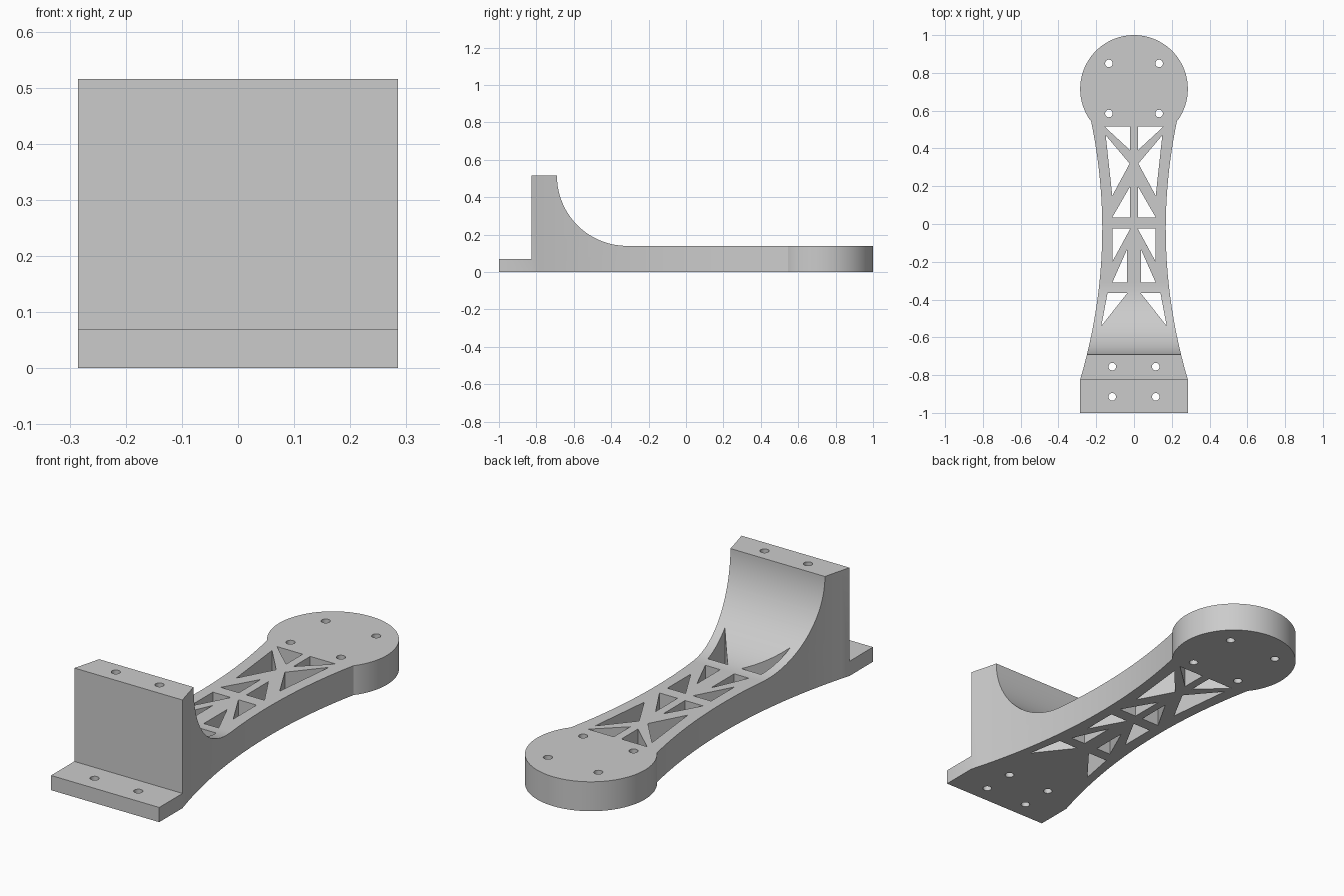
import bpy, bmesh, math
from mathutils import Vector

cube = bpy.data.objects.get("Cube")
if cube:
    bpy.data.objects.remove(cube, do_unlink=True)

grey = bpy.data.materials.new("plain_grey")
grey.use_nodes = True
COLOUR = (0.6, 0.6, 0.6, 1)
grey.diffuse_color = COLOUR
grey.node_tree.nodes["Principled BSDF"].inputs["Base Color"].default_value = COLOUR


def prism(name, loops, sweep):
    """Sweep each closed loop of points along a vector into a solid."""
    bm = bmesh.new()
    for loop in loops:
        face = bm.faces.new([bm.verts.new(p) for p in loop])
        ext = bmesh.ops.extrude_face_region(bm, geom=[face])["geom"]
        moved = [v for v in ext if isinstance(v, bmesh.types.BMVert)]
        bmesh.ops.translate(bm, verts=moved, vec=Vector(sweep))
    bmesh.ops.recalc_face_normals(bm, faces=bm.faces)
    mesh = bpy.data.meshes.new(name)
    bm.to_mesh(mesh)
    bm.free()
    mesh.materials.append(grey)
    obj = bpy.data.objects.new(name, mesh)
    bpy.context.collection.objects.link(obj)
    return obj


def arc(cx, cy, r, start, end, steps):
    """Points along a circular arc, angles in degrees."""
    angles = [math.radians(start + (end - start) * i / steps) for i in range(steps + 1)]
    return [(cx + r * math.cos(a), cy + r * math.sin(a)) for a in angles]


def combine(target, cutter, operation):
    mod = target.modifiers.new(operation.lower(), "BOOLEAN")
    mod.operation = operation
    mod.solver = "EXACT"
    mod.object = cutter
    bpy.context.view_layer.objects.active = target
    bpy.ops.object.modifier_apply(modifier=mod.name)
    bpy.data.objects.remove(cutter, do_unlink=True)


# Plan outline: square foot, waisted arm, round pad
FOOT, NECK, HALF = -0.825, 0.545, 0.285
steps = 32
waist = []
for i in range(steps + 1):
    y = FOOT + (NECK - FOOT) * i / steps
    waist.append((0.168 + 0.183 * (y + 0.025) ** 2, y))
right = [(HALF, -1)] + waist
pad = arc(0, 0.715, HALF, -36.6, 216.6, 72)[1:-1]
outline = right + pad + [(-x, y) for x, y in reversed(right)]
bracket = prism("bracket_arm", [[(x, y, -0.1) for x, y in outline]], (0, 0, 0.8))

# Side profile: low foot, upright block, concave fillet, flat arm
TOP, ARM, RADIUS = 0.515, 0.14, 0.375
side = [(-1.1, 0), (-1.1, 0.07), (FOOT, 0.07), (FOOT, TOP)]
side += arc(FOOT + 0.135 + RADIUS, TOP, RADIUS, 180, 270, 40)
side += [(1.1, ARM), (1.1, 0)]
profile = prism("side_profile", [[(-0.5, y, z) for y, z in side]], (1, 0, 0))
combine(bracket, profile, "INTERSECT")

# Truss windows, mirrored across the spine
windows = [
    [(0.155, 0.515), (0.02, 0.515), (0.02, 0.39)],
    [(0.15, 0.47), (0.023, 0.32), (0.115, 0.15)],
    [(0.02, 0.2), (0.02, 0.035), (0.115, 0.035)],
    [(0.115, -0.025), (0.02, -0.025), (0.115, -0.2)],
    [(0.037, -0.135), (0.037, -0.31), (0.115, -0.31)],
    [(0.14, -0.365), (0.035, -0.365), (0.173, -0.54)],
]
# Screw holes in the pad, the upright block and the foot
holes = [(0.133, 0.85), (0.133, 0.585), (0.115, -0.755), (0.115, -0.915)]
windows += [arc(x, y, 0.02, 0, 345, 23) for x, y in holes]
loops = [[(s * x, y, -0.1) for x, y in w] for w in windows for s in (1, -1)]
combine(bracket, prism("cutouts", loops, (0, 0, 0.8)), "DIFFERENCE")

# Smooth curved walls, keep the edges crisp
bpy.ops.object.select_all(action="DESELECT")
bracket.select_set(True)
bpy.context.view_layer.objects.active = bracket
bpy.ops.object.shade_smooth_by_angle(angle=math.radians(25))
